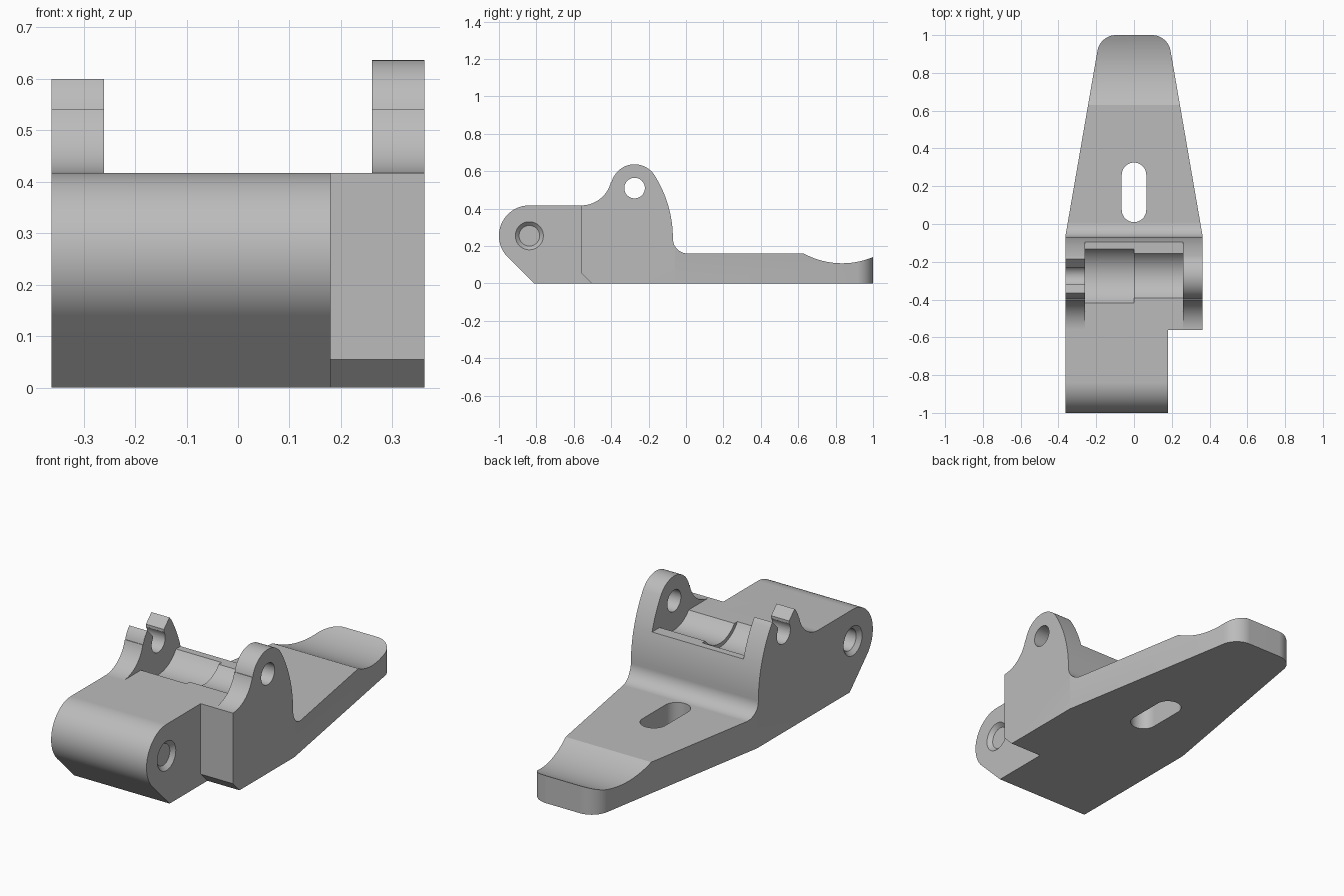
import bpy
import bmesh
from math import sin, cos, asin, radians, degrees
from mathutils import Matrix

if "Cube" in bpy.data.objects:
    bpy.data.objects.remove(bpy.data.objects["Cube"], do_unlink=True)

steel = bpy.data.materials.new("plain grey")
steel.use_nodes = True
GREY = (0.5, 0.5, 0.5, 1)
steel.diffuse_color = GREY
steel.node_tree.nodes["Principled BSDF"].inputs["Base Color"].default_value = GREY


def arc(cx, cy, r, start, end, n=20):
    angles = [radians(start + (end - start) * i / n) for i in range(n + 1)]
    return [(cx + r * cos(a), cy + r * sin(a)) for a in angles]


def finish(name, bm):
    bmesh.ops.recalc_face_normals(bm, faces=bm.faces)
    mesh = bpy.data.meshes.new(name)
    bm.to_mesh(mesh)
    bm.free()
    mesh.materials.append(steel)
    obj = bpy.data.objects.new(name, mesh)
    bpy.context.collection.objects.link(obj)
    return obj


def prism(name, points, low, high, axis="x"):
    """Extrude a (y, z) outline along x, or an (x, y) outline along z."""
    bm = bmesh.new()
    place = (lambda p: (low, *p)) if axis == "x" else (lambda p: (*p, low))
    face = bm.faces.new([bm.verts.new(place(p)) for p in points])
    new = bmesh.ops.extrude_face_region(bm, geom=[face])["geom"]
    depth = high - low
    shift = (depth, 0, 0) if axis == "x" else (0, 0, depth)
    bmesh.ops.translate(bm, vec=shift, verts=[v for v in new if isinstance(v, bmesh.types.BMVert)])
    return finish(name, bm)


def rod(name, centre, low, high, r_low, r_high=None):
    """Cylinder or cone along x."""
    bm = bmesh.new()
    spot = Matrix.Translation(((low + high) / 2, *centre)) @ Matrix.Rotation(radians(90), 4, "Y")
    bmesh.ops.create_cone(bm, cap_ends=True, segments=64, radius1=r_low,
                          radius2=r_high or r_low, depth=high - low, matrix=spot)
    return finish(name, bm)


def combine(target, tool, operation):
    mod = target.modifiers.new("shape", "BOOLEAN")
    mod.operation = operation
    mod.solver = "EXACT"
    mod.object = tool
    bpy.ops.object.select_all(action="DESELECT")
    bpy.context.view_layer.objects.active = target
    target.select_set(True)
    bpy.ops.object.modifier_apply(modifier=mod.name)
    bpy.data.objects.remove(tool, do_unlink=True)


# Key centres in the side profile
TOP = 0.4175
pivot = (-0.8375, 0.255)
pin = (-0.275, 0.51)
back = (-0.703, 0.24, 0.633)
back_angle = degrees(asin((TOP - back[1]) / back[2]))

# Body: rounded nose, flat deck, curved back and thumb rest
profile = arc(*pivot, 0.1625, 90, 225, 28)
profile += [(-0.812, 0), (1.02, 0)]
profile += arc(0.835, 0.538, 0.43, 270 + degrees(asin(0.185 / 0.43)), 241.5)
profile += arc(0.01, 0.24, 0.08, 270, 180)
profile += arc(*back, 0, back_angle, 8)[1:]
lever = prism("lever_body", profile, -0.4, 0.4)

# Ears on both sides
ear = arc(-0.56, TOP + 0.163, 0.163, -90, -14)
ear += arc(*pin, 0.127, 166, 32.2, 28)
ear += arc(*back, 32.2, back_angle, 8)[1:]
for low, high in ((-0.4, -0.26), (0.26, 0.4)):
    combine(lever, prism("ear", ear, low, high), "UNION")

# Tapered plan outline with rounded tip
half = [(0.3625, -1.1), (0.3625, -0.06)] + arc(0.095, 0.9, 0.1, 10, 90)
outline = half + [(-x, y) for x, y in reversed(half)]
combine(lever, prism("plan", outline, -0.2, 1, "z"), "INTERSECT")

# Notch with chamfered lower edge
notch = [(-1.2, -0.1), (-0.405, -0.1), (-0.56, 0.055), (-0.56, 0.8), (-1.2, 0.8)]
combine(lever, prism("notch", notch, 0.18, 0.5), "DIFFERENCE")

# Stepped trough between the ears
trough = rod("trough", pin, -0.26, 0.0, 0.17)
combine(lever, trough, "DIFFERENCE")
combine(lever, rod("shallow_trough", pin, -0.01, 0.26, 0.15), "DIFFERENCE")

# Pin holes, countersunk pivot hole and open hook
combine(lever, rod("pin_hole", pin, -0.5, 0.5, 0.055), "DIFFERENCE")
combine(lever, rod("pivot_hole", pivot, -0.5, 0.5, 0.055), "DIFFERENCE")
combine(lever, rod("right_sink", pivot, -0.3825, -0.3425, 0.095, 0.055), "DIFFERENCE")
combine(lever, rod("left_sink", pivot, 0.16, 0.2, 0.055, 0.095), "DIFFERENCE")
hook = [(-0.045, 0), (0.045, 0), (0.045, 0.045), (0.15, 0.15), (-0.15, 0.15), (-0.045, 0.045)]
hook = [(pin[0] + y, pin[1] + z) for y, z in hook]
combine(lever, prism("hook_gap", hook, -0.5, -0.2), "DIFFERENCE")

# Long slot through the tail
slot = arc(0, 0.26, 0.065, 0, 180) + arc(0, 0.075, 0.065, 180, 360)
combine(lever, prism("tail_slot", slot, -0.2, 0.5, "z"), "DIFFERENCE")

# Tidy flat faces and shade
bm = bmesh.new()
bm.from_mesh(lever.data)
bmesh.ops.remove_doubles(bm, verts=bm.verts, dist=0.0001)
bmesh.ops.dissolve_limit(bm, angle_limit=radians(0.3), verts=bm.verts, edges=bm.edges)
bm.to_mesh(lever.data)
bm.free()
bpy.context.view_layer.objects.active = lever
lever.select_set(True)
bpy.ops.object.shade_smooth_by_angle(angle=radians(25))
weighted = lever.modifiers.new("even_shading", "WEIGHTED_NORMAL")
weighted.keep_sharp = True
